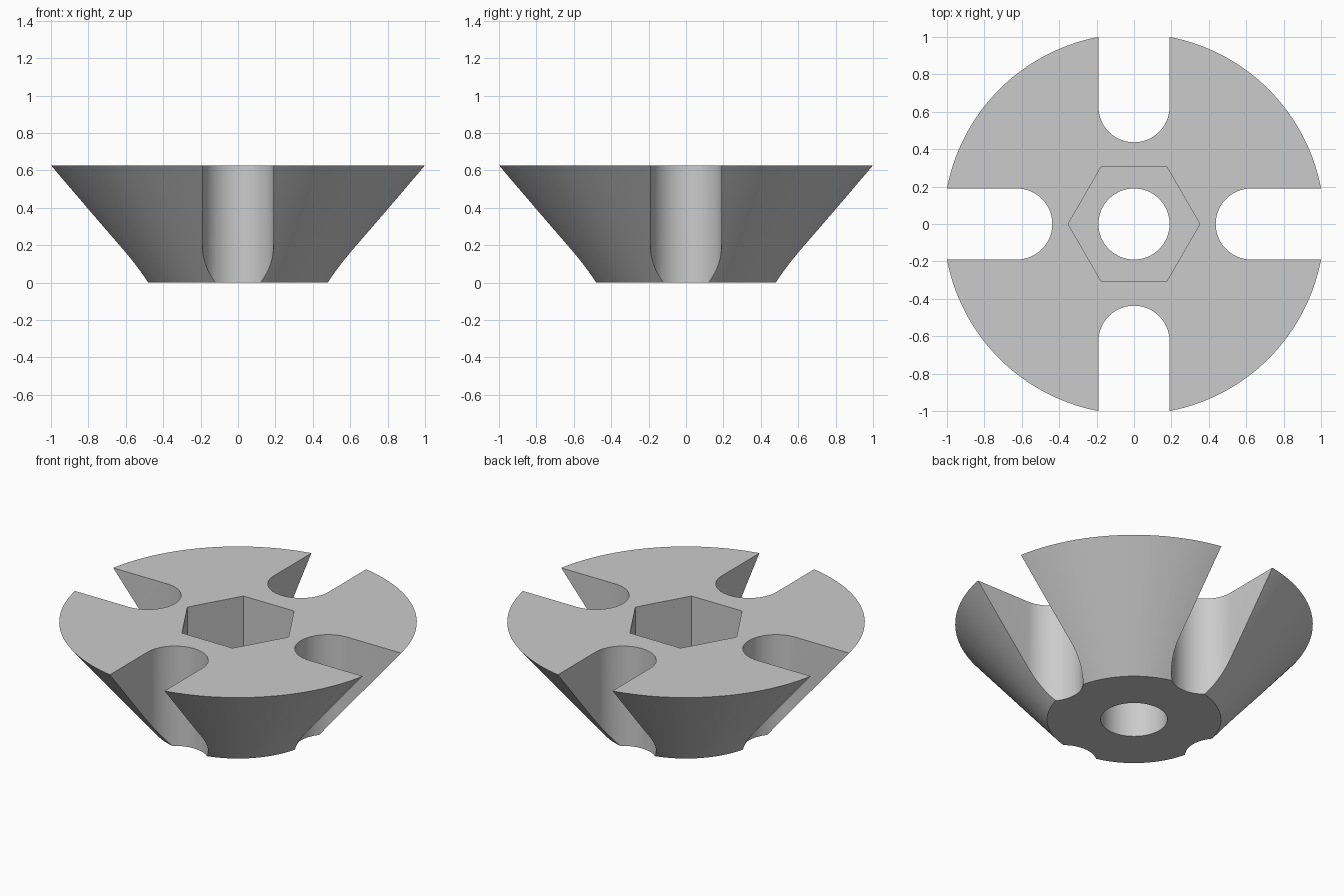
import bpy
import bmesh
from math import cos, sin, pi

if "Cube" in bpy.data.objects:
    bpy.data.objects.remove(bpy.data.objects["Cube"], do_unlink=True)

HEIGHT = 0.627
TOP_R, BASE_R = 1.018, 0.495
BORE_R = 0.19
SLOT_CENTRE = 0.627
HEX_R, HEX_FLOOR = 0.352, 0.25

grey = bpy.data.materials.new("plain_grey")
grey.use_nodes = True
grey.diffuse_color = (0.6, 0.6, 0.6, 1)
grey.node_tree.nodes["Principled BSDF"].inputs["Base Color"].default_value = (0.6, 0.6, 0.6, 1)


def loft(name, lower, upper, z0, z1):
    """Solid between two matching outlines."""
    bm = bmesh.new()
    a = [bm.verts.new((x, y, z0)) for x, y in lower]
    b = [bm.verts.new((x, y, z1)) for x, y in upper]
    n = len(a)
    bm.faces.new(a[::-1])
    bm.faces.new(b)
    for i in range(n):
        j = (i + 1) % n
        bm.faces.new((a[i], a[j], b[j], b[i]))
    bmesh.ops.recalc_face_normals(bm, faces=bm.faces)
    mesh = bpy.data.meshes.new(name)
    bm.to_mesh(mesh)
    bm.free()
    mesh.materials.append(grey)
    obj = bpy.data.objects.new(name, mesh)
    bpy.context.collection.objects.link(obj)
    return obj


def ring(radius, sides):
    return [(radius * cos(2 * pi * i / sides), radius * sin(2 * pi * i / sides))
            for i in range(sides)]


def prism(name, outline, z0=-0.2, z1=HEIGHT + 0.2):
    return loft(name, outline, outline, z0, z1)


# Tapered body
body = loft("tapered_body", ring(BASE_R, 160), ring(TOP_R, 160), 0, HEIGHT)

# Centre bore and hexagonal socket
cutters = [prism("bore_cutter", ring(BORE_R, 64)),
           prism("hex_socket_cutter", ring(HEX_R, 6), HEX_FLOOR)]

# Four round-ended slots, open to the rim
arc = [pi / 2 + pi * i / 32 for i in range(33)]
slot = [(SLOT_CENTRE + BORE_R * cos(t), BORE_R * sin(t)) for t in arc]
slot += [(1.3, -BORE_R), (1.3, BORE_R)]
for k in range(4):
    cutter = prism("slot_cutter", slot)
    cutter.rotation_euler.z = k * pi / 2
    cutters.append(cutter)

bpy.context.view_layer.update()
bpy.ops.object.select_all(action="DESELECT")
body.select_set(True)
bpy.context.view_layer.objects.active = body
for cutter in cutters:
    cutter.hide_render = True
    mod = body.modifiers.new("cut", "BOOLEAN")
    mod.operation = "DIFFERENCE"
    mod.solver = "EXACT"
    mod.object = cutter
    bpy.ops.object.modifier_apply(modifier=mod.name)
for cutter in cutters:
    bpy.data.objects.remove(cutter, do_unlink=True)

bpy.ops.object.shade_smooth_by_angle(angle=pi / 6)
